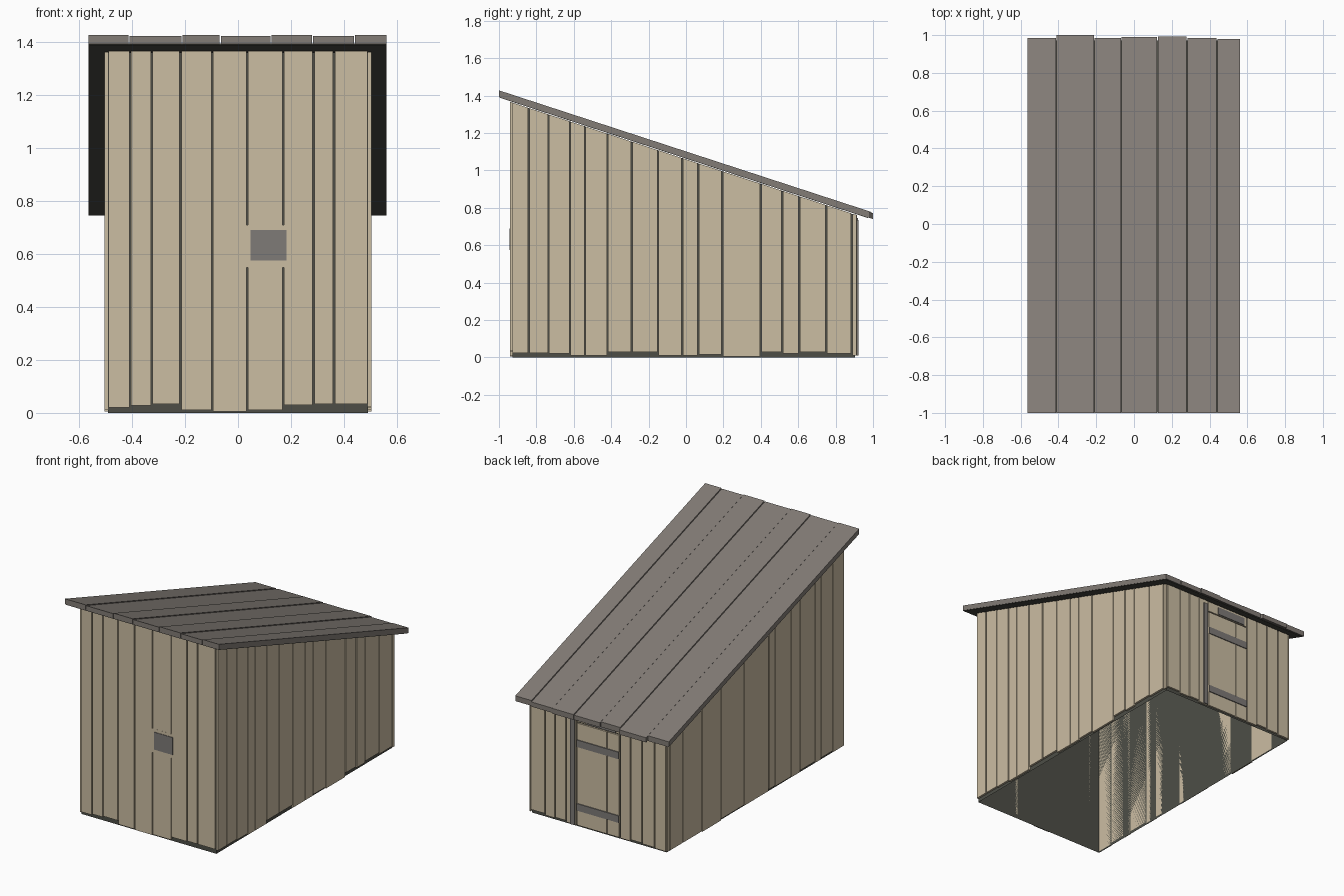
import bpy, bmesh

cube = bpy.data.objects.get("Cube")
if cube:
    bpy.data.objects.remove(cube, do_unlink=True)


def material(name, rgb):
    m = bpy.data.materials.new(name)
    m.use_nodes = True
    m.diffuse_color = (*rgb, 1)
    m.node_tree.nodes["Principled BSDF"].inputs["Base Color"].default_value = (*rgb, 1)
    return m


WOOD = material("pale_wood", (0.60, 0.51, 0.365))
ROOF = material("grey_roof", (0.225, 0.202, 0.182))
METAL = material("grey_metal", (0.21, 0.197, 0.185))
DARK = material("dark_lining", (0.075, 0.076, 0.062))


def under_roof(y):
    """Height of the sloping roof underside."""
    return 1.39 - 0.3266 * (y + 1)


def flat(z):
    return lambda y: z


def add_prism(bm, x0, x1, y0, y1, low, high, bottom=True):
    """Block whose bottom and top heights follow functions of y."""
    ring = [(x0, y0), (x1, y0), (x1, y1), (x0, y1)]
    lo = [bm.verts.new((x, y, low(y))) for x, y in ring]
    hi = [bm.verts.new((x, y, high(y))) for x, y in ring]
    bm.faces.new(hi)
    if bottom:
        bm.faces.new(lo[::-1])
    for i in range(4):
        j = (i + 1) % 4
        bm.faces.new((lo[i], lo[j], hi[j], hi[i]))


def finish(bm, name, mat):
    mesh = bpy.data.meshes.new(name)
    bm.to_mesh(mesh)
    bm.free()
    mesh.materials.append(mat)
    obj = bpy.data.objects.new(name, mesh)
    bpy.context.collection.objects.link(obj)
    return obj


def block(name, mat, x0, x1, y0, y1, low, high, bottom=True):
    bm = bmesh.new()
    add_prism(bm, x0, x1, y0, y1, low, high, bottom)
    return finish(bm, name, mat)


def plank_wall(name, cuts, bottoms, place, gap=0.007):
    """Row of planks between the cuts; place(a, b) gives x0, x1, y0, y1."""
    bm = bmesh.new()
    for a, b, z in zip(cuts, cuts[1:], bottoms):
        add_prism(bm, *place(a + gap / 2, b - gap / 2), flat(z),
                  lambda y: under_roof(y) - 0.004)
    return finish(bm, name, WOOD)


SIDE, FRONT, BACK = 0.492, -0.928, 0.903

# Dark shell behind the planks, open underneath
block("inner_shell", DARK, -SIDE, SIDE, FRONT, BACK, flat(0),
      lambda y: under_roof(y) - 0.006, bottom=False)

# Plank cladding
plank_wall("front_planks",
           [-0.492, -0.407, -0.326, -0.217, -0.097, 0.035, 0.171, 0.285, 0.362, 0.492],
           [0.02, 0.027, 0.034, 0.01, 0.006, 0.01, 0.03, 0.034, 0.034],
           lambda a, b: (a, b, FRONT - 0.012, FRONT))
plank_wall("left_side_planks",
           [-0.932, -0.84, -0.735, -0.62, -0.54, -0.42, -0.29, -0.15, -0.02,
            0.065, 0.193, 0.4, 0.515, 0.605, 0.75, 0.887],
           [0.025, 0.025, 0.02, 0.01, 0.01, 0.03, 0.03, 0.01, 0.01,
            0.016, 0.005, 0.03, 0.02, 0.03, 0.02],
           lambda a, b: (SIDE, SIDE + 0.013, a, b))
plank_wall("right_side_planks",
           [-0.932, -0.81, -0.69, -0.625, -0.47, -0.375, -0.21, -0.145,
            0.115, 0.355, 0.555, 0.755, 0.887],
           [0.01, 0.02, 0.01, 0.02, 0.01, 0.015, 0.02, 0.01, 0.015, 0.005, 0.01, 0.01],
           lambda a, b: (-SIDE - 0.013, -SIDE, a, b))


def on_back(a, b):
    return a, b, BACK, BACK + 0.012


plank_wall("back_planks_right", [-0.495, -0.41, -0.32, -0.235, -0.158],
           [0.01, 0.015, 0.02, 0.01], on_back)
plank_wall("back_planks_left", [0.16, 0.235, 0.315, 0.39, 0.495],
           [0.01, 0.02, 0.015, 0.025], on_back)
for x in (-0.499, 0.499):
    block("back_corner_post", WOOD, x - 0.004, x + 0.004, 0.89, BACK + 0.009,
          flat(0.01), lambda y: under_roof(y) - 0.004)

# Door with two boards, straps, side rail and the panel above it
for a, b in ((-0.152, -0.067), (-0.062, 0.156)):
    block("door_board", WOOD, a, b, BACK, BACK + 0.012, flat(0.012), flat(0.685))
for z in (0.11, 0.53):
    block("door_strap", METAL, -0.152, 0.156, BACK + 0.012, BACK + 0.018,
          flat(z), flat(z + 0.046))
block("door_rail", METAL, 0.168, 0.2, BACK + 0.01, BACK + 0.02, flat(0.01), flat(0.735))
block("panel_above_door", WOOD, -0.152, 0.156, BACK, BACK + 0.01, flat(0.693),
      lambda y: under_roof(y) - 0.004)
block("vent_above_door", METAL, -0.13, 0.08, BACK + 0.01, BACK + 0.016,
      flat(0.695), flat(0.745))

# Small hatch on the front
block("hatch_backing", WOOD, 0.03, 0.2, FRONT - 0.0125, FRONT - 0.005, flat(0.55), flat(0.71))
block("hatch_plate", METAL, 0.047, 0.184, FRONT - 0.016, FRONT - 0.012, flat(0.575), flat(0.69))

# Roof lining and sloping roof boards
block("roof_lining", DARK, -0.56, 0.558, -0.998, 0.972, under_roof,
      lambda y: under_roof(y) + 0.006)
bm = bmesh.new()
roof_cuts = [-0.566, -0.411, -0.211, -0.067, 0.125, 0.281, 0.44, 0.562]
roof_ends = [0.985, 1.0, 0.985, 0.99, 0.992, 0.986, 0.98]
for i, (a, b, end) in enumerate(zip(roof_cuts, roof_cuts[1:], roof_ends)):
    rise = 0.038 if i % 2 == 0 else 0.034
    add_prism(bm, a + 0.002, b - 0.002, -1.0, end,
              lambda y: under_roof(y) + 0.003, lambda y: under_roof(y) + rise)
finish(bm, "roof_boards", ROOF)
